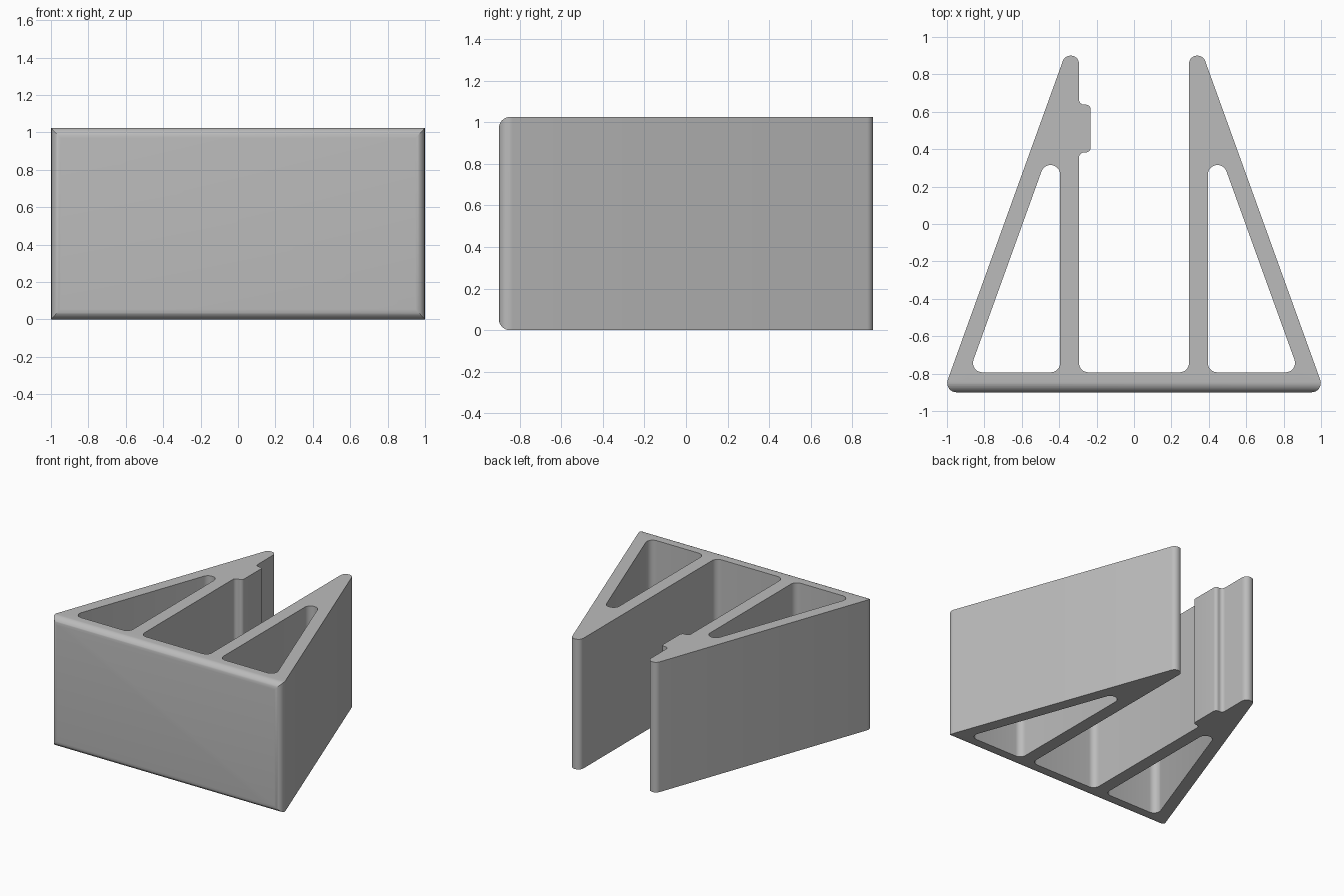
import bpy, bmesh, math
from mathutils import Vector

cube = bpy.data.objects.get("Cube")
if cube:
    bpy.data.objects.remove(cube, do_unlink=True)

HEIGHT = 1.025
FRONT, BACK = -0.9, 0.9
SLOPE = 0.361        # sideways run of the slanted walls per unit of depth
FLOOR = -0.793       # inner face of the front plate
HOLE_TOP = 0.315
INNER, OUTER = 0.294, 0.395   # faces of the straight walls


def slant(y, start):
    return start - SLOPE * (y - FRONT)


def rounded(corners, steps=8):
    """Replace each (x, y, radius) corner by a tangent arc."""
    out = []
    for i, (x, y, r) in enumerate(corners):
        p = Vector((x, y))
        a = (Vector(corners[i - 1][:2]) - p).normalized()
        b = (Vector(corners[(i + 1) % len(corners)][:2]) - p).normalized()
        half = a.angle(b) / 2
        centre = p + (a + b).normalized() * (r / math.sin(half))
        start = p + a * (r / math.tan(half)) - centre
        end = p + b * (r / math.tan(half)) - centre
        sweep = math.pi - 2 * half
        for k in range(steps + 1):
            t = k / steps
            out.append(centre + (start * math.sin((1 - t) * sweep)
                                 + end * math.sin(t * sweep)) / math.sin(sweep))
    return out


def extrude_profile(name, loops, place, offset):
    """Fill closed loops (outline and holes) and extrude them to a solid."""
    bm = bmesh.new()
    edges = []
    for loop in loops:
        vs = [bm.verts.new(place(p)) for p in loop]
        edges += [bm.edges.new((vs[i - 1], vs[i])) for i in range(len(vs))]
    bmesh.ops.triangle_fill(bm, use_beauty=True, edges=edges)
    res = bmesh.ops.extrude_face_region(bm, geom=bm.faces[:], use_keep_orig=True)
    moved = [v for v in res["geom"] if isinstance(v, bmesh.types.BMVert)]
    bmesh.ops.translate(bm, verts=moved, vec=offset)
    bmesh.ops.recalc_face_normals(bm, faces=bm.faces[:])
    mesh = bpy.data.meshes.new(name)
    bm.to_mesh(mesh)
    bm.free()
    obj = bpy.data.objects.new(name, mesh)
    bpy.context.collection.objects.link(obj)
    return obj


# Outline: front plate, two wedge arms, open slot and locating rib
edge, tip = 1.02, slant(BACK, 1.02)
rib_x, rib_low, rib_high = -0.232, 0.383, 0.638
outline = rounded([
    (-edge, FRONT, 0.05), (edge, FRONT, 0.05),
    (tip, BACK, 0.043), (INNER, BACK, 0.043),
    (INNER, FLOOR, 0.05), (-INNER, FLOOR, 0.05),
    (-INNER, rib_low, 0.028), (rib_x, rib_low, 0.025),
    (rib_x, rib_high, 0.025), (-INNER, rib_high, 0.028),
    (-INNER, BACK, 0.043), (-tip, BACK, 0.043)])

# Triangular pockets, mirrored across the middle
pockets = [rounded([(s * OUTER, FLOOR, 0.05),
                    (s * slant(FLOOR, 0.921), FLOOR, 0.05),
                    (s * slant(HOLE_TOP, 0.921), HOLE_TOP, 0.05),
                    (s * OUTER, HOLE_TOP, 0.05)]) for s in (-1, 1)]

bracket = extrude_profile("bracket_body", [outline] + pockets,
                          lambda p: (p.x, p.y, 0), (0, 0, HEIGHT))

# Side profile that rounds the front plate's top and bottom edges
side = rounded([(FRONT, 0, 0.055), (1.2, 0, 0.01),
                (1.2, HEIGHT, 0.01), (FRONT, HEIGHT, 0.055)])
cutter = extrude_profile("front_rounding_cutter", [side],
                         lambda p: (-1.2, p.x, p.y), (2.4, 0, 0))
cutter.hide_render = True

bpy.ops.object.select_all(action='DESELECT')
bpy.context.view_layer.objects.active = bracket
bracket.select_set(True)
mod = bracket.modifiers.new("front_rounding", 'BOOLEAN')
mod.operation = 'INTERSECT'
mod.solver = 'EXACT'
mod.object = cutter
bpy.ops.object.modifier_apply(modifier=mod.name)
bpy.data.objects.remove(cutter, do_unlink=True)

# Plain grey finish
grey = bpy.data.materials.new("plain_grey")
grey.use_nodes = True
colour = (0.5, 0.5, 0.5, 1)
grey.diffuse_color = colour
grey.node_tree.nodes["Principled BSDF"].inputs["Base Color"].default_value = colour
bracket.data.materials.clear()
bracket.data.materials.append(grey)
bpy.ops.object.shade_smooth_by_angle(angle=math.radians(30))
